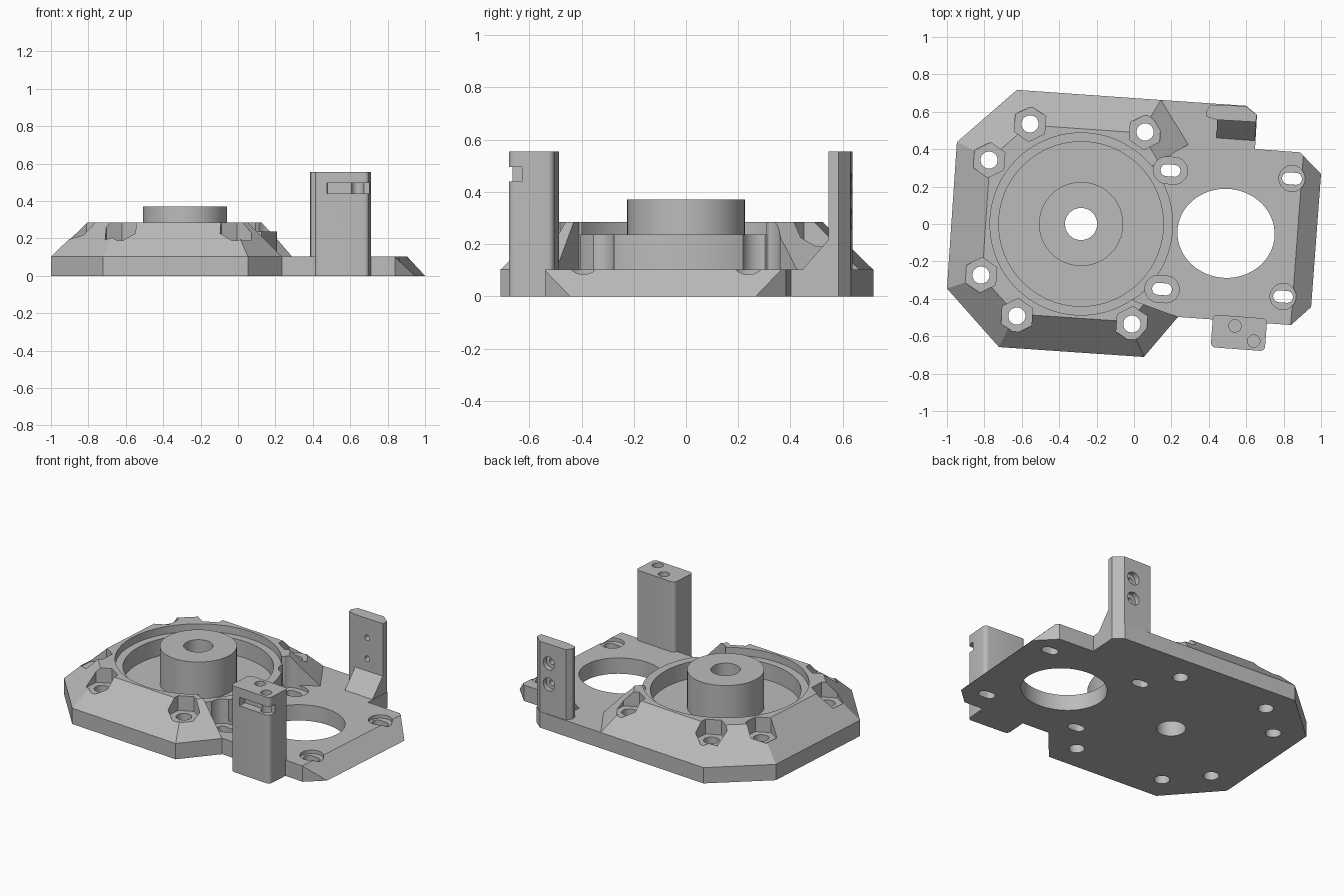
import bpy, bmesh
from math import sin, cos, pi, radians
from mathutils import Matrix, Vector

cube = bpy.data.objects.get("Cube")
if cube:
    bpy.data.objects.remove(cube)

TILT = radians(-4.2)      # the whole layout is turned slightly
PLATE, TOP = 0.102, 0.285
HUB = (-0.283, 0.0)

grey = bpy.data.materials.new("plain grey")
grey.use_nodes = True
grey.diffuse_color = (0.5, 0.5, 0.5, 1)
grey.node_tree.nodes["Principled BSDF"].inputs["Base Color"].default_value = (0.5, 0.5, 0.5, 1)


def place(c, pts):
    """Turn local points by the layout tilt and move them to c."""
    return [(c[0] + x * cos(TILT) - y * sin(TILT), c[1] + x * sin(TILT) + y * cos(TILT)) for x, y in pts]


def capsule(c, half, r, n=32):
    angles = [2 * pi * (i + 0.5) / n for i in range(n)]
    return place(c, [(r * cos(a) + (half if cos(a) > 0 else -half), r * sin(a)) for a in angles])


def circle(c, r, n=64, ry=None):
    angles = [2 * pi * (i + 0.5) / n for i in range(n)]
    return place(c, [(r * cos(a), (ry or r) * sin(a)) for a in angles])


def box(c, x0, x1, y0, y1):
    return place(c, [(x0, y0), (x1, y0), (x1, y1), (x0, y1)])


def rounded(c, w, h, r):
    pts = []
    for k, (sx, sy) in enumerate([(1, 1), (-1, 1), (-1, -1), (1, -1)]):
        for i in range(6):
            a = pi / 2 * (k + i / 5)
            pts.append((sx * (w / 2 - r) + r * cos(a), sy * (h / 2 - r) + r * sin(a)))
    return place(c, pts)


def inset(pts, dists):
    """Move each edge of a counter-clockwise outline inward by its own distance."""
    lines = []
    for i, d in enumerate(dists):
        p, q = Vector(pts[i]), Vector(pts[(i + 1) % len(pts)])
        t = (q - p).normalized()
        lines.append((p + Vector((-t.y, t.x)) * d, t))
    out = []
    for i, (p, t) in enumerate(lines):
        q, u = lines[i - 1]
        s = (q - p).cross(u) / t.cross(u)
        out.append(tuple(p + t * s))
    return out


def prism(name, outline, z0, z1, top=None, matrix=None):
    bm = bmesh.new()
    low = [bm.verts.new((x, y, z0)) for x, y in outline]
    high = [bm.verts.new((x, y, z1)) for x, y in (top or outline)]
    bm.faces.new(low[::-1])
    bm.faces.new(high)
    n = len(low)
    for i in range(n):
        j = (i + 1) % n
        bm.faces.new((low[i], low[j], high[j], high[i]))
    if matrix:
        bm.transform(matrix)
    bmesh.ops.recalc_face_normals(bm, faces=bm.faces)
    mesh = bpy.data.meshes.new(name)
    bm.to_mesh(mesh)
    bm.free()
    mesh.materials.append(grey)
    obj = bpy.data.objects.new(name, mesh)
    bpy.context.collection.objects.link(obj)
    return obj


def cut(obj, cutters):
    bpy.context.view_layer.objects.active = obj
    for c in cutters:
        mod = obj.modifiers.new("cut", 'BOOLEAN')
        mod.operation, mod.solver, mod.object = 'DIFFERENCE', 'EXACT', c
        bpy.ops.object.modifier_apply(modifier=mod.name)


# Outlines
housing_line = [(0.235, -0.497), (0.29, 0.425), (0.144, 0.663), (-0.626, 0.717),
                (-0.947, 0.438), (-1.0, -0.345), (-0.722, -0.658), (0.053, -0.711)]
plate_line = housing_line[2:] + [(0.235, -0.497), (0.84, -0.54), (0.947, -0.444), (1.0, 0.267),
                                 (0.888, 0.383), (0.647, 0.401), (0.658, 0.583), (0.6, 0.632)]
bolts = [(-0.556, 0.535), (-0.775, 0.342), (-0.818, -0.273), (-0.626, -0.492), (-0.011, -0.535), (0.059, 0.492)]
inner_slots = [(0.195, 0.286), (0.15, -0.348)]
outer_slots = [(0.845, 0.243), (0.797, -0.388)]

# Cutters
bolt_holes = [prism("cutter", circle(c, 0.046, 24), -0.1, 0.6) for c in bolts]
hexes = [prism("cutter", place(c, [(0.094 * sin(k * pi / 3), 0.094 * cos(k * pi / 3)) for k in range(6)]),
               0.19, 0.6) for c in bolts]
slots = [prism("cutter", capsule(c, 0.021, 0.032), -0.1, 0.6) for c in inner_slots + outer_slots]
pockets = [prism("cutter", capsule(c, 0.02, 0.072), 0.08, 0.6) for c in inner_slots]
pockets += [prism("cutter", capsule(c, 0.0, 0.07), 0.08, 0.6) for c in outer_slots]
bore = prism("cutter", circle(HUB, 0.086, 48), -0.1, 0.6)
big_hole = prism("cutter", circle((0.492, -0.05), 0.26, 64, 0.238), -0.1, 0.6)
well = prism("cutter", circle(HUB, 0.487, 96), 0.05, 0.6)
groove = prism("cutter", circle(HUB, 0.44, 96), 0.13, 0.6)
notch = prism("cutter", [(0.5, 0.55), (0.29, 0.425), (0.05, 0.282), (-0.1, 0.0),
                         (0.0, -0.41), (0.235, -0.497), (0.5, -0.6)], 0.05, 0.6)


def edge(z):
    ys = (-1.0, 1.0)
    a, b = [1.0 + 0.0745 * (y - 0.267) - z for y in ys]
    return [(a, ys[0]), (1.6, ys[0]), (1.6, ys[1]), (b, ys[1])]


end_bevel = prism("cutter", edge(-0.1), -0.1, 0.3, edge(0.3))

# Base plate with the sloped right end
base_plate = prism("base_plate", plate_line, 0, PLATE)
cut(base_plate, [end_bevel, big_hole, bore] + pockets + slots + bolt_holes)

# Sloped housing, open on the right
housing = prism("housing", housing_line, PLATE, TOP, inset(housing_line, [0] + [TOP - PLATE] * 7))
cut(housing, [well, notch] + pockets[:2] + hexes + bolt_holes)

# Round rim with a ledge, and the central boss
rim = prism("rim", circle(HUB, 0.492, 96), PLATE, 0.237)
cut(rim, [groove, bore] + pockets[:2] + slots[:2])
boss = prism("boss", circle(HUB, 0.225), 0.12, 0.37)
cut(boss, [bore])

# Front post with two top holes and a side slot
POST = (0.561, -0.582)
front_post = prism("front_post", rounded(POST, 0.29, 0.175, 0.025), 0, 0.555)
post_cuts = [prism("cutter", circle(c, 0.033, 24), 0.38, 0.7) for c in [(0.54, -0.545), (0.64, -0.626)]]
post_cuts.append(prism("cutter", box(POST, -0.08, 0.25, -0.2, -0.035), 0.44, 0.495))
cut(front_post, post_cuts)

# Back post with two stepped cross holes and a sloped foot
back_line = [(0.385, 0.6), (0.41, 0.638), (0.6, 0.63), (0.656, 0.583), (0.652, 0.545), (0.445, 0.557), (0.39, 0.572)]
back_post = prism("back_post", back_line, 0, 0.555)
holes = []
for z in (0.43, 0.295):
    turn = Matrix.Translation((0.535, 0, z)) @ Matrix.Rotation(radians(90), 4, 'X')
    holes.append(prism("cutter", circle((0, 0), 0.018, 20), -0.8, -0.4, matrix=turn))
    holes.append(prism("cutter", circle((0, 0), 0.042, 24), -0.8, -0.6, matrix=turn))
cut(back_post, holes)
post_foot = prism("post_foot", [(0.44, 0.45), (0.646, 0.435), (0.654, 0.57), (0.447, 0.575)], 0.09, 0.22,
                  [(0.445, 0.56), (0.652, 0.548), (0.654, 0.57), (0.447, 0.575)])

# Remove the cutters and shade round walls smoothly
for obj in [o for o in bpy.data.objects if o.name.startswith("cutter")]:
    bpy.data.objects.remove(obj)
for obj in (base_plate, housing, rim, boss, front_post, back_post, post_foot):
    bpy.ops.object.select_all(action='DESELECT')
    obj.select_set(True)
    bpy.context.view_layer.objects.active = obj
    bpy.ops.object.shade_smooth_by_angle(angle=radians(25))
